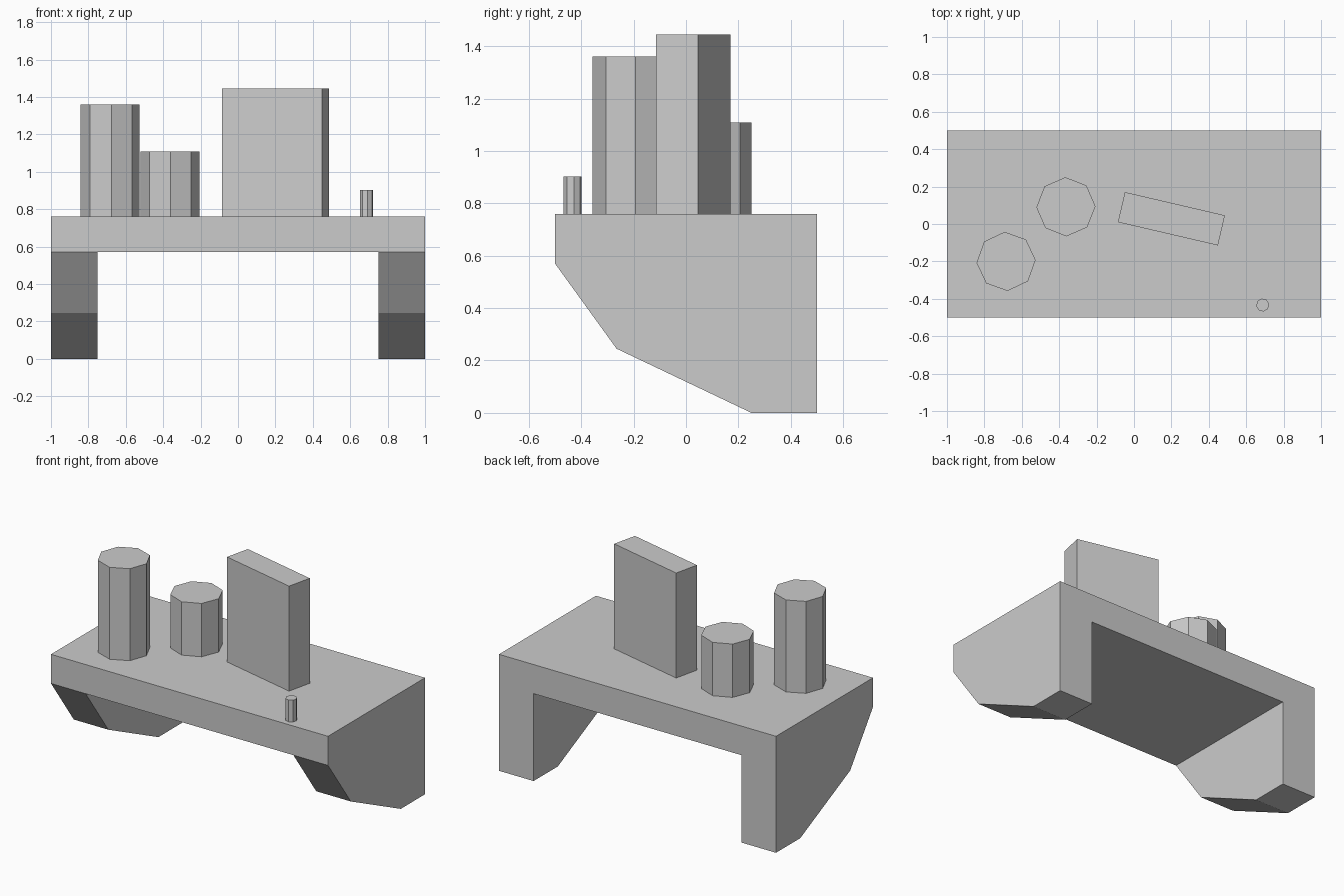
import bpy, bmesh
from math import radians

if "Cube" in bpy.data.objects:
    bpy.data.objects.remove(bpy.data.objects["Cube"])

TOP = 0.76      # upper surface of the shelf
UNDER = 0.57    # underside of the shelf


def finish(bm, name):
    bmesh.ops.recalc_face_normals(bm, faces=bm.faces)
    mesh = bpy.data.meshes.new(name)
    bm.to_mesh(mesh)
    bm.free()
    obj = bpy.data.objects.new(name, mesh)
    bpy.context.collection.objects.link(obj)
    return obj


def extrude_along_x(name, profile, x0, x1):
    bm = bmesh.new()
    face = bm.faces.new([bm.verts.new((x0, y, z)) for y, z in profile])
    ext = bmesh.ops.extrude_face_region(bm, geom=[face])
    verts = [g for g in ext["geom"] if isinstance(g, bmesh.types.BMVert)]
    bmesh.ops.translate(bm, verts=verts, vec=(x1 - x0, 0, 0))
    return finish(bm, name)


def standing(obj, x, y, turn, height):
    obj.location = (x, y, TOP + height / 2)
    obj.rotation_euler.z = radians(turn)
    return obj


def canister(name, x, y, radius, height, turn):
    bm = bmesh.new()
    bmesh.ops.create_cone(bm, cap_ends=True, segments=8,
                          radius1=radius, radius2=radius, depth=height)
    return standing(finish(bm, name), x, y, turn, height)


def block(name, x, y, length, width, height, turn):
    bm = bmesh.new()
    bmesh.ops.create_cube(bm, size=1)
    bmesh.ops.scale(bm, verts=bm.verts, vec=(length, width, height))
    return standing(finish(bm, name), x, y, turn, height)


# Shelf and its two end brackets as one solid, with the middle cut away
shelf = extrude_along_x("shelf_with_brackets", [
    (0.5, 0), (0.5, TOP), (-0.5, TOP), (-0.5, UNDER), (-0.265, 0.245), (0.25, 0)], -1, 1)
cutter = extrude_along_x("bracket_gap_cutter", [
    (-0.7, -0.2), (0.7, -0.2), (0.7, UNDER), (-0.7, UNDER)], -0.75, 0.75)
cutter.hide_render = True
cutter.hide_set(True)
gap = shelf.modifiers.new("gap", 'BOOLEAN')
gap.operation = 'DIFFERENCE'
gap.solver = 'EXACT'
gap.object = cutter

# Items standing on the shelf
canister("tall_jar", -0.684, -0.20, 0.158, 0.60, 2.8)
canister("short_jar", -0.364, 0.092, 0.158, 0.348, 1)
canister("small_bottle", 0.688, -0.433, 0.035, 0.142, 8)
block("upright_box", 0.2, 0.028, 0.549, 0.165, 0.685, -13.1)
